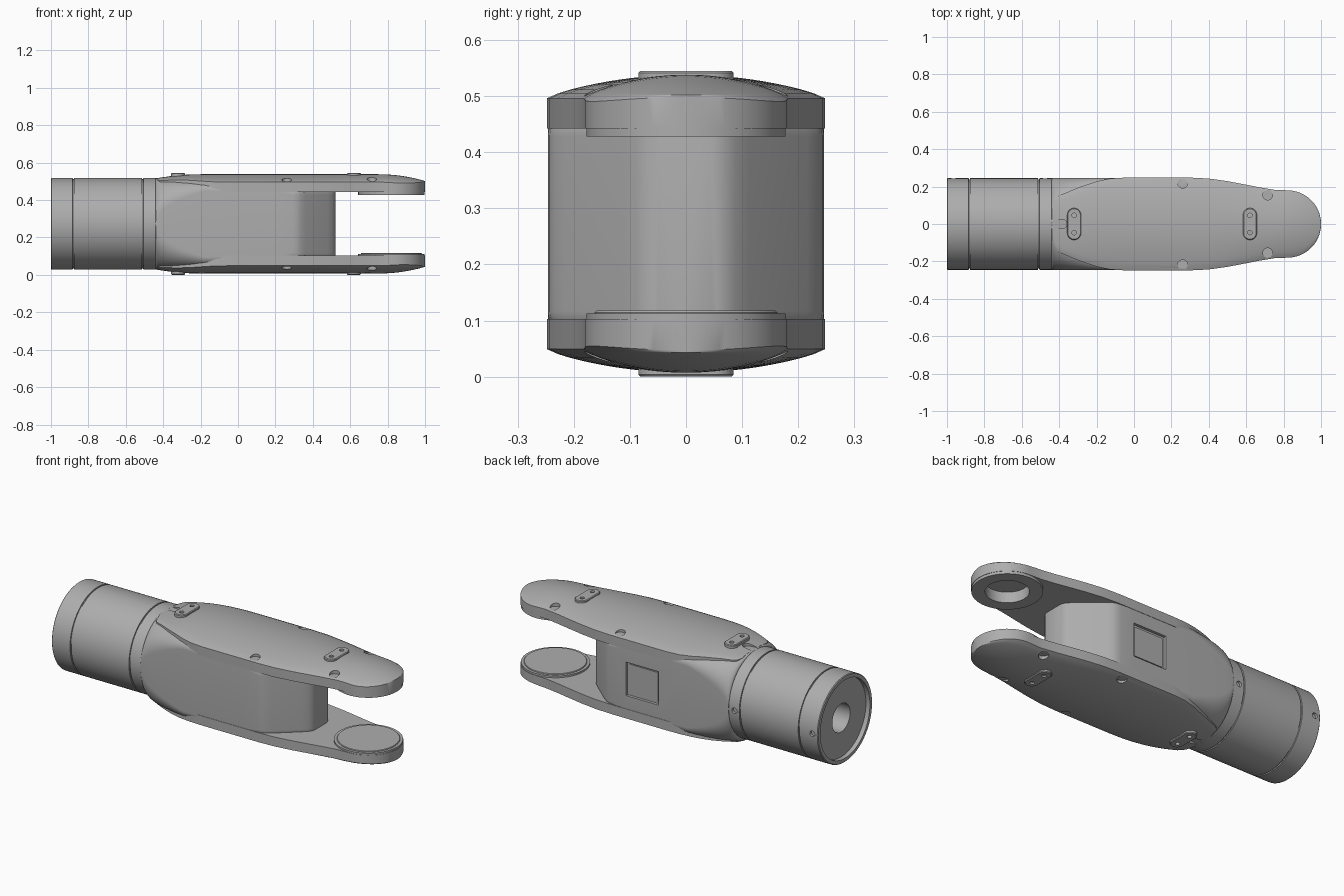
import bpy, bmesh, math
from mathutils import Matrix, Vector

old = bpy.data.objects.get("Cube")
if old:
    bpy.data.objects.remove(old, do_unlink=True)

MID = 0.2725          # height of the long axis
R = 0.245             # sleeve radius
TIP_X, TIP_R = 0.82, 0.18

grey = bpy.data.materials.new("satin_grey")
grey.use_nodes = True
grey.diffuse_color = (0.42, 0.42, 0.42, 1)
bsdf = next(n for n in grey.node_tree.nodes if n.type == 'BSDF_PRINCIPLED')
bsdf.inputs["Base Color"].default_value = grey.diffuse_color


def make(name, bm):
    bmesh.ops.recalc_face_normals(bm, faces=bm.faces)
    mesh = bpy.data.meshes.new(name)
    bm.to_mesh(mesh)
    bm.free()
    mesh.materials.append(grey)
    ob = bpy.data.objects.new(name, mesh)
    bpy.context.collection.objects.link(ob)
    return ob


def loft(name, rings):
    """Skin closed rings of equal length and cap both ends."""
    bm = bmesh.new()
    rows = [[bm.verts.new(p) for p in ring] for ring in rings]
    n = len(rows[0])
    for a, b in zip(rows, rows[1:]):
        for i in range(n):
            j = (i + 1) % n
            bm.faces.new((a[i], a[j], b[j], b[i]))
    bm.faces.new(rows[0])
    bm.faces.new(rows[-1])
    return make(name, bm)


def interp(x, pts):
    for (x0, v0), (x1, v1) in zip(pts, pts[1:]):
        if x <= x1:
            return v0 + (v1 - v0) * max(0, x - x0) / (x1 - x0)
    return pts[-1][1]


def disc(name, x, y, z0, z1, r, stretch=0.0, bevel=0.0):
    """Upright cylinder, or a stadium along y when stretched."""
    rings = []
    for z, q in ((z0, r), (z1 - bevel, r), (z1, r - abs(bevel))):
        ring = []
        for k in range(48):
            a = math.tau * (k + 0.5) / 48
            ring.append((x + q * math.cos(a),
                         y + q * math.sin(a) + math.copysign(stretch, math.sin(a)), z))
        rings.append(ring)
    if not bevel:
        rings.pop()
    return loft(name, rings)


def box(x0, x1, y0, y1, z0, z1):
    return loft("box_cutter", [[(x, y0, z0), (x, y1, z0), (x, y1, z1), (x, y0, z1)]
                               for x in (x0, x1)])


def cut(ob, cutters):
    for c in cutters:
        mod = ob.modifiers.new("cut", 'BOOLEAN')
        mod.operation, mod.object, mod.solver = 'DIFFERENCE', c, 'EXACT'
        bpy.context.view_layer.objects.active = ob
        bpy.ops.object.modifier_apply(modifier=mod.name)
        bpy.data.objects.remove(c, do_unlink=True)


def side_hole(x, r):
    """Short cutter pointing along y into the back of the sleeve."""
    c = disc("hole_cutter", 0, 0, -0.015, 0.015, r)
    c.data.transform(Matrix.Translation((x, R, MID)) @ Matrix.Rotation(math.pi / 2, 4, 'X'))
    return c


# Round sleeve with two seams, a recessed end and a bore
def groove(x):
    return [(x - 0.004, R), (x - 0.003, R - 0.006), (x + 0.003, R - 0.006), (x + 0.004, R)]


profile = ([(-0.8, 0.001), (-0.8, 0.08), (-0.975, 0.08), (-0.975, 0.222), (-1, 0.222),
            (-1, 0.241), (-0.996, R)] + groove(-0.88) + groove(-0.51)
           + [(-0.434, R), (-0.43, 0.236), (-0.43, 0.001)])
sleeve = loft("round_sleeve", [[(x, r * math.cos(math.tau * k / 96), MID + r * math.sin(math.tau * k / 96))
                                for k in range(96)] for x, r in profile])
cut(sleeve, [side_hole(-0.965, 0.016), side_hole(-0.475, 0.016)])

# Central body: circle growing into a rounded box, then a chamfered nose
width_pts = [(0.29, 0.246), (0.315, 0.243), (0.335, 0.234), (0.36, 0.216),
             (0.48, 0.112), (0.505, 0.088), (0.516, 0.07), (0.52, 0.055)]
xs = [-0.44 + 0.26 * (i / 20) ** 2 for i in range(21)] + [0.0, 0.2] + [p[0] for p in width_pts]
rings = []
for x in xs:
    s = min(1, (x + 0.44) / 0.26)
    w = interp(x, width_pts)
    h = R - 0.025 * s - (0.02 if x > 0.25 else 0)
    rad = min(R - 0.2 * math.sqrt(s), w - 0.001, h - 0.0001)
    ring = []
    for q in range(4):
        for k in range(13):
            a = math.pi / 2 * (q + k / 12)
            sy, sz = (1, -1, -1, 1)[q], (1, 1, -1, -1)[q]
            ring.append((x, sy * (w - rad) + rad * math.cos(a), MID + sz * (h - rad) + rad * math.sin(a)))
    rings.append(ring)
body = loft("central_body", rings)
window = box(0.0, 0.205, 0.23, 0.3, MID - 0.095, MID + 0.095)
cut(body, [window])
panel = box(0.012, 0.193, 0.2, 0.235, MID - 0.083, MID + 0.083)
panel.name = "recessed_panel"

# Long domed fork arms, one above and one below
outline = [(-0.43, 0.105), (-0.42, 0.135), (-0.405, 0.15), (-0.3, 0.194), (-0.2, 0.228), (-0.13, 0.243),
           (-0.05, 0.248), (0.3, 0.248), (0.4, 0.243), (0.5, 0.229), (0.6, 0.21),
           (0.67, 0.196), (0.75, 0.183), (TIP_X, TIP_R)]


def arm(name, s):
    stations = [p[0] for p in outline] + [-0.35, -0.25, 0.35, 0.45, 0.55, 0.78]
    stations += [TIP_X + TIP_R * math.sin(math.pi / 2 * i / 24) for i in range(1, 25)]
    rings = []
    for x in sorted(stations):
        w = interp(x, outline)
        crown = max(w, TIP_R) if x > 0 else 0.248
        if x > TIP_X:
            w = max(0.003, math.sqrt(max(0, TIP_R ** 2 - (x - TIP_X) ** 2)))
        drop = 0.02 * (max(0, -0.2 - x) / 0.23) ** 2 + 0.036 * (max(0, x - 0.75) / 0.25) ** 2
        ring = [(x, -w, MID + s * 0.17), (x, w, MID + s * 0.17)]
        for k in range(25):
            y = w * (1 - k / 12)
            lip = 0.004 * abs(1 - k / 12) ** 16
            ring.append((x, y, MID + s * (0.2275 + 0.038 * (1 - (y / crown) ** 2) - drop - lip)))
        rings.append(ring)
    ob = loft(name, rings)

    def height(*hs):
        return sorted(MID + s * h for h in hs)

    # Edge screw pockets and the cable slot
    cutters = [disc("pocket_cutter", x, y * side, *height(0.228, 0.3), 0.026)
               for x, y in ((0.26, 0.218), (0.715, 0.155)) for side in (1, -1)]
    cutters.append(disc("slot_cutter", -0.385, 0, *height(0.225, 0.3), 0.025))
    cutters.append(box(-0.46, -0.385, -0.0247, 0.0247, *height(0.225, 0.3)))
    cut(ob, cutters)

    # Raised two-hole pads
    for label, x in (("rear", -0.32), ("front", 0.62)):
        z0, z1 = MID + s * 0.24, MID + s * 0.2725
        pad = disc(f"{name}_{label}_pad", x, 0, z0, z1, 0.037, 0.048, 0.004 * s)
        if s < 0:
            # keep the rim rounding on the outward face
            for v in pad.data.vertices:
                v.co.z = max(v.co.z, 0)
        cut(pad, [disc("screw_cutter", x, side * 0.046, *height(0.258, 0.3), 0.012) for side in (1, -1)])
    return ob


upper = arm("upper_arm", 1)
lower = arm("lower_arm", -1)

# Joint faces inside the fork: open seat above, flat disc below
seat = disc("upper_joint_seat", TIP_X, 0, MID + 0.155, MID + 0.18, 0.178)
cut(seat, [disc("seat_cutter", TIP_X, 0, MID + 0.1, MID + 0.3, 0.11)])
cut(upper, [disc("seat_cutter", TIP_X, 0, MID + 0.1, MID + 0.215, 0.11)])
disc("lower_joint_collar", TIP_X, 0, MID - 0.18, MID - 0.16, 0.178)
disc("lower_joint_disc", TIP_X, 0, MID - 0.18, MID - 0.155, 0.163, 0, 0.003)

# Smooth shading with crisp edges
bpy.ops.object.select_all(action='DESELECT')
for ob in bpy.context.collection.objects:
    if ob.type == 'MESH' and grey.name in ob.data.materials:
        ob.select_set(True)
        bpy.context.view_layer.objects.active = ob
bpy.ops.object.shade_smooth_by_angle(angle=math.radians(28))
